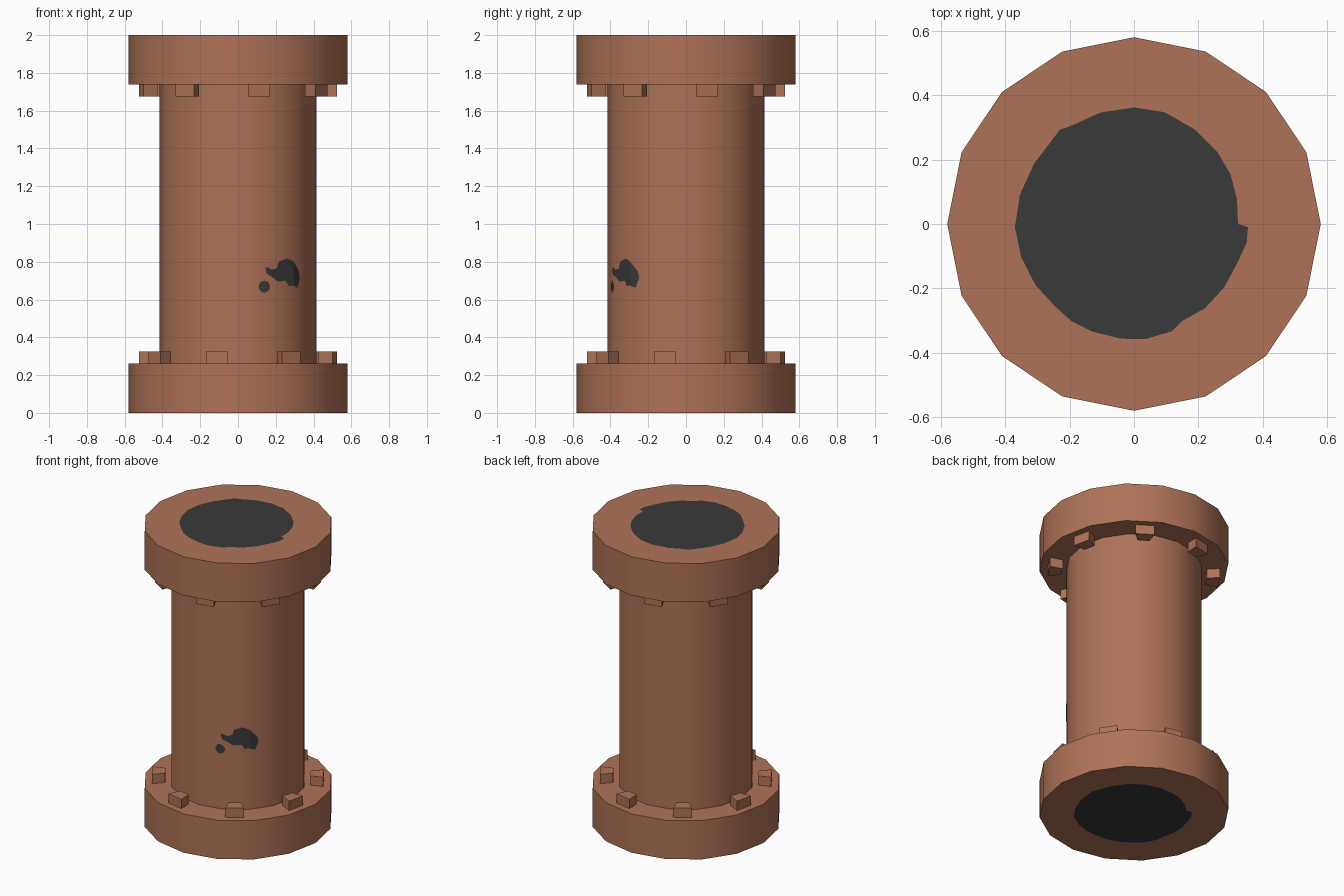
import bpy, bmesh, math
from mathutils import Matrix, Vector

if "Cube" in bpy.data.objects:
    bpy.data.objects.remove(bpy.data.objects["Cube"])

SIDES = 16
R_FLANGE, R_PIPE = 0.58, 0.415
Z_LOW, Z_HIGH = 0.262, 1.738


def material(name, col):
    m = bpy.data.materials.new(name)
    m.diffuse_color = (*col, 1)
    m.use_nodes = True
    m.node_tree.nodes["Principled BSDF"].inputs["Base Color"].default_value = m.diffuse_color
    return m


RUST = material("rusty brown", (0.43, 0.17, 0.096))
DARK = material("dark hole", (0.041, 0.041, 0.041))


def finish(name, bm, mats, matrix=None):
    if matrix is not None:
        bm.transform(matrix)
    me = bpy.data.meshes.new(name)
    bm.to_mesh(me)
    bm.free()
    for m in mats:
        me.materials.append(m)
    for p in me.polygons:
        p.use_smooth = True
    me.set_sharp_from_angle(angle=math.radians(30))
    ob = bpy.data.objects.new(name, me)
    bpy.context.collection.objects.link(ob)
    return ob


def ring(bm, r, z):
    return [bm.verts.new((r * math.cos(2 * math.pi * i / SIDES),
                          r * math.sin(2 * math.pi * i / SIDES), z)) for i in range(SIDES)]


def bridge(bm, low, high):
    n = len(low)
    for i in range(n):
        j = (i + 1) % n
        bm.faces.new((low[i], low[j], high[j], high[i]))


# ragged outline of the dark opening, clockwise seen from above
OPENING = [(0, .362), (.096, .347), (.19, .293), (.26, .222), (.30, .154), (.32, .076),
           (.323, 0), (.354, -.01), (.35, -.058), (.32, -.123), (.28, -.197), (.22, -.262),
           (.152, -.30), (.118, -.333), (.034, -.358), (-.043, -.356), (-.13, -.334),
           (-.193, -.303), (-.248, -.253), (-.307, -.188), (-.35, -.104), (-.37, -.01),
           (-.354, .092), (-.31, .188), (-.23, .293), (-.193, .306), (-.105, .346)]


def flange(name, matrix=None):
    bm = bmesh.new()
    low, high = ring(bm, R_FLANGE, Z_HIGH), ring(bm, R_FLANGE, 2.0)
    bridge(bm, low, high)
    bm.faces.new(low[::-1])
    # end face: a rust ring around the dark opening
    inner = [bm.verts.new((x, y, 2.0)) for x, y in reversed(OPENING)]
    edges = [bm.edges.new((inner[i - 1], inner[i])) for i in range(len(inner))]
    edges += [bm.edges.get((high[i - 1], high[i])) for i in range(SIDES)]
    bmesh.ops.triangle_fill(bm, edges=edges, use_beauty=True, normal=(0, 0, 1))
    inner_set = set(inner)
    extra = [f for f in bm.faces if all(v in inner_set for v in f.verts)
             and inside(f.calc_center_median())]
    if extra:
        bmesh.ops.delete(bm, geom=extra, context='FACES_ONLY')
    hole = bm.faces.new(inner)
    hole.material_index = 1
    bm.normal_update()
    for f in bm.faces:
        if f.calc_center_median().z > 1.999 and f.normal.z < 0:
            f.normal_flip()
    finish(name, bm, [RUST, DARK], matrix)


def inside(p):
    hit = False
    for (x1, y1), (x2, y2) in zip(OPENING, OPENING[1:] + OPENING[:1]):
        if (y1 > p.y) != (y2 > p.y) and p.x < (x2 - x1) * (p.y - y1) / (y2 - y1) + x1:
            hit = not hit
    return hit


def bolts(name, matrix=None):
    # eight wedge-shaped heads under the upper flange
    bm = bmesh.new()
    plan = [(.445, -.038), (.525, -.058), (.525, .058), (.445, .038)]
    for k in range(8):
        rot = Matrix.Rotation(math.radians(12.4 + 45 * k), 3, 'Z')
        low = [bm.verts.new(rot @ Vector((x, y, 1.675))) for x, y in plan]
        high = [bm.verts.new(rot @ Vector((x, y, Z_HIGH))) for x, y in plan]
        bridge(bm, low, high)
        bm.faces.new(low[::-1])
        bm.faces.new(high)
    finish(name, bm, [RUST], matrix)


# lower end is the upper end turned over about a horizontal axis
AXIS = Vector((math.cos(math.radians(67.5)), math.sin(math.radians(67.5)), 0))
TURN = (Matrix.Translation((0, 0, 1)) @ Matrix.Rotation(math.pi, 4, AXIS)
        @ Matrix.Translation((0, 0, -1)))

flange("upper_flange")
flange("lower_flange", TURN)
bolts("upper_bolts")
bolts("lower_bolts", TURN)

# pipe
bm = bmesh.new()
bridge(bm, ring(bm, R_PIPE, Z_LOW), ring(bm, R_PIPE, Z_HIGH))
finish("pipe", bm, [RUST])


def pipe_y(x):
    # front surface of the sixteen-sided pipe at x
    step = 2 * math.pi / SIDES
    k = min(3, int(math.asin(x / R_PIPE) / step + 1e-6))
    xa, xb = R_PIPE * math.sin(k * step), R_PIPE * math.sin((k + 1) * step)
    ya, yb = R_PIPE * math.cos(k * step), R_PIPE * math.cos((k + 1) * step)
    return -(ya + (yb - ya) * (x - xa) / (xb - xa))


# rusted-through holes: thin patches wrapped on the pipe
SPLASH = [(.142, .768), (.158, .772), (.177, .757), (.205, .765), (.214, .80), (.257, .818),
          (.294, .80), (.32, .75), (.325, .714), (.312, .662), (.29, .675), (.267, .672),
          (.25, .70), (.21, .695), (.185, .715), (.15, .738)]
DOT = [(.138 + .03 * math.cos(i * math.pi / 6), .668 + .032 * math.sin(i * math.pi / 6))
       for i in range(12)]
bm = bmesh.new()
for outline in (SPLASH, DOT):
    bm.faces.new([bm.verts.new((x, 0, z)) for x, z in outline])
bmesh.ops.triangulate(bm, faces=bm.faces[:])
for k in (1, 2):
    bmesh.ops.bisect_plane(bm, geom=bm.verts[:] + bm.edges[:] + bm.faces[:],
                           plane_co=(R_PIPE * math.sin(k * math.pi / 8), 0, 0),
                           plane_no=(1, 0, 0))
bm.normal_update()
for f in bm.faces:
    if f.normal.y > 0:
        f.normal_flip()
for v in bm.verts:
    y = pipe_y(v.co.x)
    out = Vector((v.co.x, y, 0)).normalized() * 0.003
    v.co = Vector((v.co.x, y, v.co.z)) + out
finish("rust_holes", bm, [DARK])
